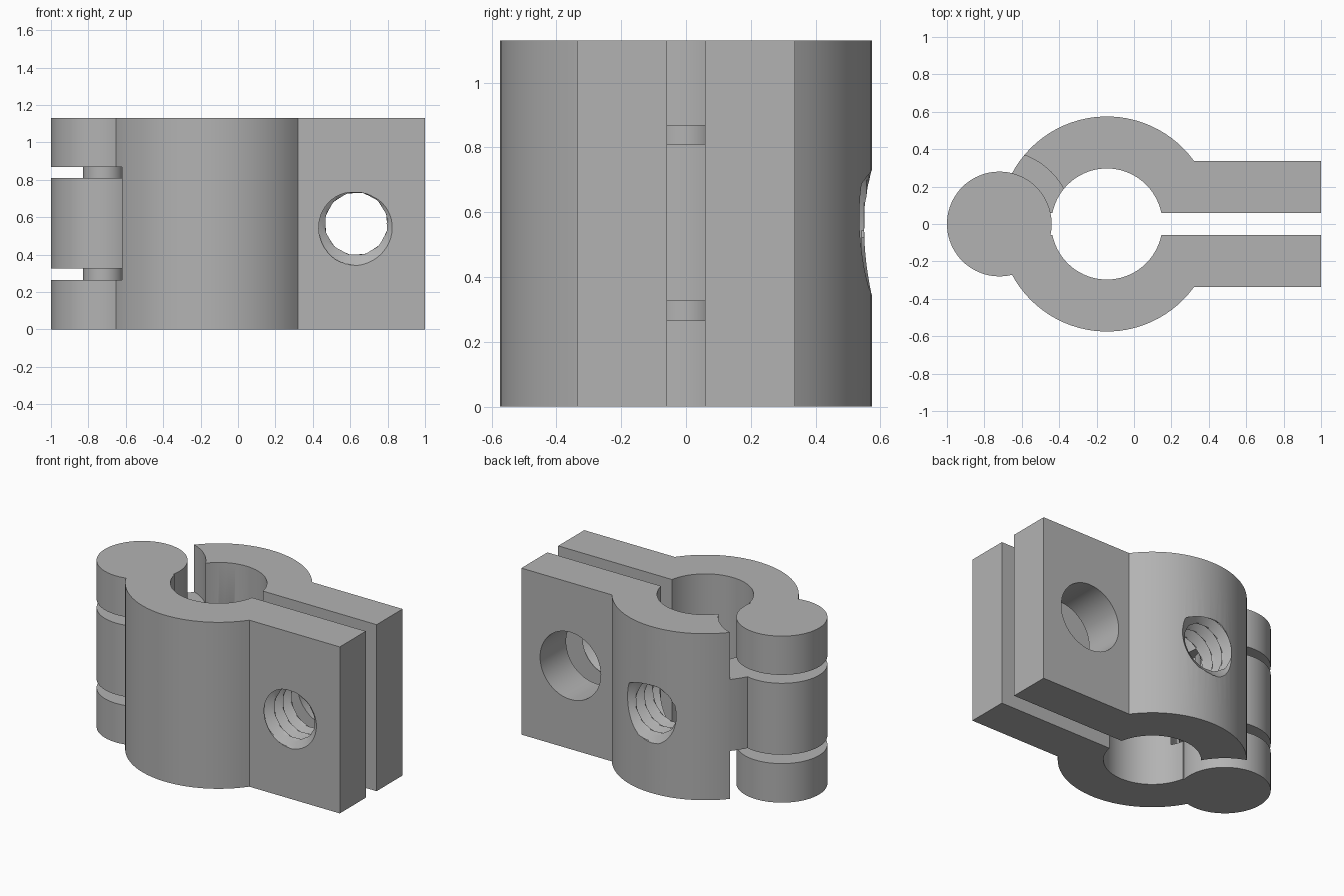
import bpy, bmesh
from math import sin, cos, asin, pi, tau

HEIGHT = 1.13
RING_X, OUTER, BORE = -0.145, 0.575, 0.297
SLOT, ARM_Y, ARM_END = 0.058, 0.337, 1.0
HINGE_X, KNUCKLE = -0.72, 0.28
BOLT_X, BOLT_Z = 0.632, 0.565
MINOR, MAJOR, PITCH = 0.163, 0.228, 0.091
LOW, HIGH = (0.265, 0.325), (0.81, 0.867)

if "Cube" in bpy.data.objects:
    bpy.data.objects.remove(bpy.data.objects["Cube"])

grey = bpy.data.materials.new("plain grey")
grey.use_nodes = True
grey.diffuse_color = (0.45, 0.45, 0.45, 1)
grey.node_tree.nodes["Principled BSDF"].inputs["Base Color"].default_value = grey.diffuse_color


def finish(name, bm):
    bmesh.ops.recalc_face_normals(bm, faces=bm.faces)
    mesh = bpy.data.meshes.new(name)
    bm.to_mesh(mesh)
    bm.free()
    mesh.materials.append(grey)
    obj = bpy.data.objects.new(name, mesh)
    bpy.context.collection.objects.link(obj)
    return obj


def prism(name, outline, z0, z1):
    bm = bmesh.new()
    face = bm.faces.new([bm.verts.new((x, y, z0)) for x, y in outline])
    top = bmesh.ops.extrude_face_region(bm, geom=[face])["geom"]
    verts = [v for v in top if isinstance(v, bmesh.types.BMVert)]
    bmesh.ops.translate(bm, verts=verts, vec=(0, 0, z1 - z0))
    return finish(name, bm)


def arc(cx, radius, a0, a1, steps):
    angles = [a0 + (a1 - a0) * i / steps for i in range(steps + 1)]
    return [(cx + radius * cos(a), radius * sin(a)) for a in angles]


def post(name, radius, z0, z1):
    return prism(name, arc(HINGE_X, radius, 0, tau, 80)[:-1], z0, z1)


def clamp_half(name, side):
    # Half ring and its clamping arm in one outline
    s = asin(SLOT / OUTER)
    b = asin(SLOT / BORE)
    outline = arc(RING_X, OUTER, pi - s, asin(ARM_Y / OUTER), 32)
    outline += [(ARM_END, ARM_Y), (ARM_END, SLOT)]
    outline += arc(RING_X, BORE, b, pi - b, 32)
    return prism(name, [(x, side * y) for x, y in outline], 0, HEIGHT)


def bore_tool(name, x, y0, y1, radius_at, rings):
    # Closed tube along y whose radius follows radius_at(angle, y)
    bm = bmesh.new()
    n = 48
    loops = []
    for j in range(rings + 1):
        y = y0 + (y1 - y0) * j / rings
        loop = []
        for i in range(n):
            a = tau * i / n
            r = radius_at(a, y)
            loop.append(bm.verts.new((x + r * cos(a), y, BOLT_Z + r * sin(a))))
        loops.append(loop)
    for p, q in zip(loops, loops[1:]):
        for i in range(n):
            k = (i + 1) % n
            bm.faces.new((p[i], p[k], q[k], q[i]))
    bm.faces.new(loops[0])
    bm.faces.new(loops[-1])
    return finish(name, bm)


def thread(start):
    # Triangular right-hand thread, deepest at the bottom at y = start
    def radius_at(a, y):
        turn = (a / tau + (y - start) / PITCH + 0.28) % 1
        return MINOR + (MAJOR - MINOR) * abs(1 - 2 * turn)
    return radius_at


def combine(target, tool, operation):
    mod = target.modifiers.new("join", 'BOOLEAN')
    mod.operation = operation
    mod.solver = 'EXACT'
    mod.object = tool
    bpy.context.view_layer.objects.active = target
    bpy.ops.object.modifier_apply(modifier=mod.name)
    bpy.data.objects.remove(tool)


# Front half: outer knuckles, clearance for the middle knuckle, threaded arm
front = clamp_half("front_clamp_half", -1)
combine(front, post("clearance", 0.34, LOW[0], HIGH[1]), 'DIFFERENCE')
for z0, z1 in ((0, LOW[0]), (HIGH[1], HEIGHT)):
    combine(front, post("knuckle", KNUCKLE, z0, z1), 'UNION')
combine(front, bore_tool("tap", BOLT_X, -0.37, -0.03, thread(-ARM_Y), 45), 'DIFFERENCE')

# Back half: middle knuckle, clearance above and below, plain and threaded holes
back = clamp_half("back_clamp_half", 1)
for z0, z1 in ((-0.1, LOW[1]), (HIGH[0], HEIGHT + 0.1)):
    combine(back, post("clearance", 0.392, z0, z1), 'DIFFERENCE')
combine(back, post("knuckle", KNUCKLE, LOW[1], HIGH[0]), 'UNION')
combine(back, bore_tool("drill", BOLT_X, 0, 0.4, lambda a, y: MAJOR, 1), 'DIFFERENCE')
combine(back, bore_tool("tap", RING_X, 0.16, 0.61, thread(OUTER), 60), 'DIFFERENCE')

# Hinge pin bridging the gaps between knuckles
pin = post("hinge_pin", 0.108, 0.2, 0.93)

bpy.ops.object.select_all(action='DESELECT')
for obj in (front, back, pin):
    obj.select_set(True)
bpy.context.view_layer.objects.active = front
bpy.ops.object.shade_smooth_by_angle(angle=0.5)
